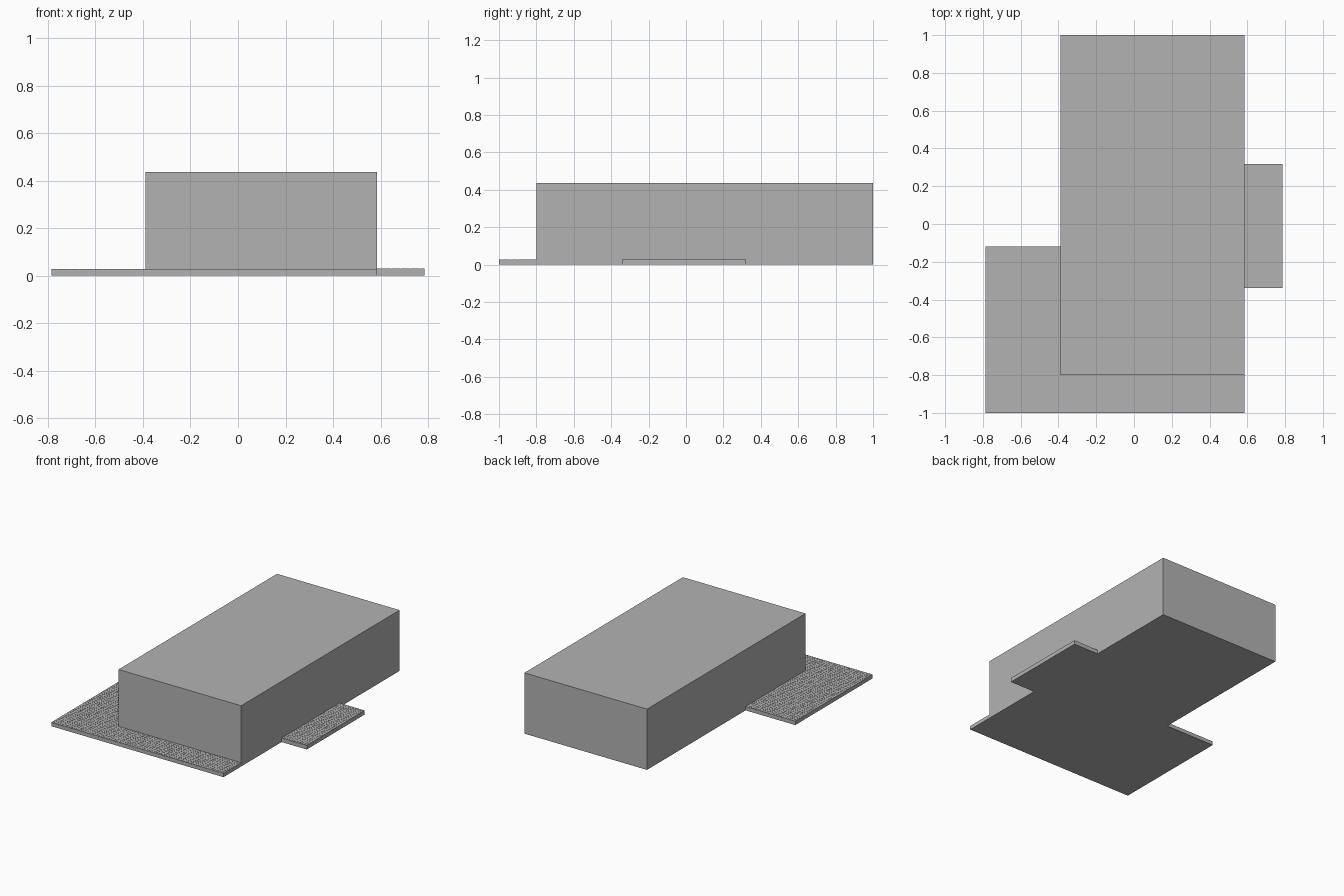
import bpy
import bmesh

cube = bpy.data.objects.get("Cube")
if cube:
    bpy.data.objects.remove(cube, do_unlink=True)

grey = bpy.data.materials.new("plain grey")
grey.use_nodes = True
colour = (0.45, 0.45, 0.45, 1)
grey.diffuse_color = colour
grey.node_tree.nodes["Principled BSDF"].inputs["Base Color"].default_value = colour

PITCH = 0.02    # paver spacing
GAP = 0.001     # joint width
JOINT = 0.003   # joint depth


def add_box(bm, low, high):
    """Axis-aligned box between two corners."""
    verts = bmesh.ops.create_cube(bm, size=1)["verts"]
    for v in verts:
        for i in range(3):
            v.co[i] = low[i] if v.co[i] < 0 else high[i]


def finish(bm, name):
    mesh = bpy.data.meshes.new(name)
    bm.to_mesh(mesh)
    bm.free()
    mesh.materials.append(grey)
    bpy.context.collection.objects.link(bpy.data.objects.new(name, mesh))


def paved_slab(name, x0, x1, y0, y1, top):
    """Flat slab topped by a grid of small square pavers."""
    bm = bmesh.new()
    bed = top - JOINT
    add_box(bm, (x0, y0, 0), (x1, y1, bed))
    nx, ny = round((x1 - x0) / PITCH), round((y1 - y0) / PITCH)
    dx, dy = (x1 - x0) / nx, (y1 - y0) / ny
    half = GAP / 2
    # One paver column is made as quads, then raised
    for i in range(nx):
        for j in range(ny):
            ax, ay = x0 + i * dx + half, y0 + j * dy + half
            bx, by = ax + dx - GAP, ay + dy - GAP
            corners = [bm.verts.new((x, y, top))
                       for x, y in ((ax, ay), (bx, ay), (bx, by), (ax, by))]
            feet = [bm.verts.new((v.co.x, v.co.y, bed)) for v in corners]
            bm.faces.new(corners)
            for k in range(4):
                n = (k + 1) % 4
                bm.faces.new((feet[k], feet[n], corners[n], corners[k]))
    finish(bm, name)


# Main building block
bm = bmesh.new()
add_box(bm, (-0.39, -0.8, 0), (0.585, 1, 0.437))
finish(bm, "building_block")

# Paved terraces around the block
paved_slab("front_walkway", -0.39, 0.585, -1, -0.8, 0.028)
paved_slab("right_terrace", -0.785, -0.39, -1, -0.12, 0.028)
paved_slab("left_terrace", 0.585, 0.785, -0.34, 0.318, 0.03)
